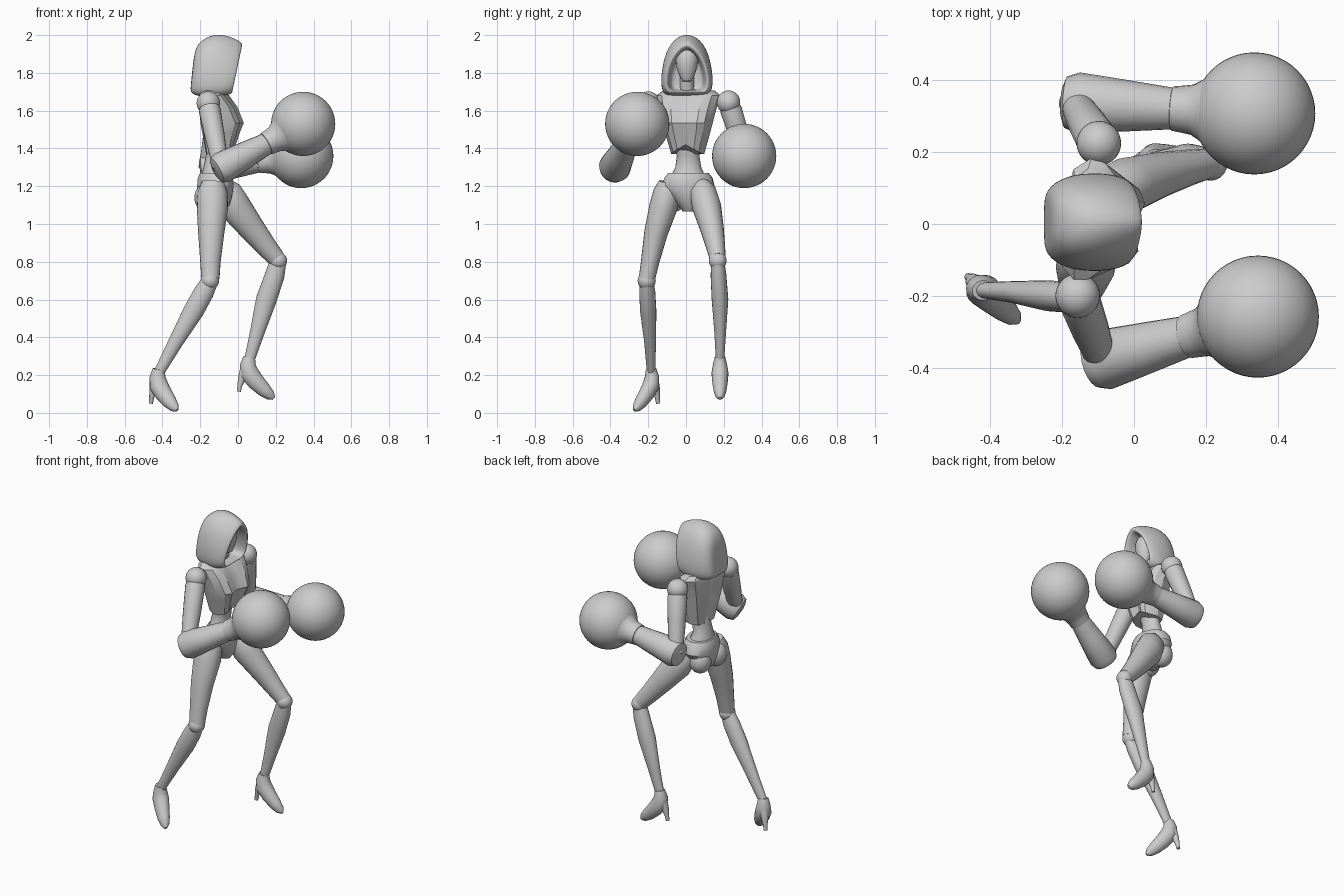
import bpy, bmesh
from math import cos, sin, pi, radians
from mathutils import Vector, Matrix

cube = bpy.data.objects.get("Cube")
if cube:
    bpy.data.objects.remove(cube, do_unlink=True)

grey = bpy.data.materials.new("plain grey")
grey.use_nodes = True
grey.diffuse_color = (0.6, 0.6, 0.6, 1)
grey.node_tree.nodes["Principled BSDF"].inputs["Base Color"].default_value = (0.6, 0.6, 0.6, 1)


def finish(name, bm, angle=38, subdiv=0):
    """Turn a bmesh into a named, smooth shaded object."""
    bmesh.ops.recalc_face_normals(bm, faces=bm.faces)
    mesh = bpy.data.meshes.new(name)
    bm.to_mesh(mesh)
    bm.free()
    ob = bpy.data.objects.new(name, mesh)
    bpy.context.collection.objects.link(ob)
    mesh.materials.append(grey)
    bpy.ops.object.select_all(action="DESELECT")
    ob.select_set(True)
    bpy.context.view_layer.objects.active = ob
    bpy.ops.object.shade_smooth_by_angle(angle=radians(angle))
    if subdiv:
        mod = ob.modifiers.new("Subdivision", "SUBSURF")
        mod.levels = mod.render_levels = subdiv
    return ob


def loft(name, rings, **kw):
    """Skin a list of equal point rings and cap both ends."""
    bm = bmesh.new()
    rows = [[bm.verts.new(p) for p in ring] for ring in rings]
    n = len(rows[0])
    for a, b in zip(rows, rows[1:]):
        for i in range(n):
            j = (i + 1) % n
            bm.faces.new((a[i], a[j], b[j], b[i]))
    bm.faces.new(rows[0])
    bm.faces.new(rows[-1])
    return finish(name, bm, **kw)


def limb(name, stations, side=1.0, n=20, **kw):
    """Round tube through (point, radius) stations; side scales its y width."""
    pts = [Vector(p) for p, r in stations]
    rings = []
    for i, (p, r) in enumerate(stations):
        t = (pts[min(i + 1, len(pts) - 1)] - pts[max(i - 1, 0)]).normalized()
        u = Vector((0, 1, 0)).cross(t).normalized()
        v = t.cross(u)
        rings.append([pts[i] + u * r * cos(2 * pi * k / n) + v * r * side * sin(2 * pi * k / n)
                      for k in range(n)])
    return loft(name, rings, **kw)


def ball(name, centre, radius, scale=(1, 1, 1), n=32):
    bm = bmesh.new()
    bmesh.ops.create_uvsphere(bm, u_segments=n, v_segments=n // 2, radius=radius)
    bmesh.ops.transform(bm, matrix=Matrix.Translation(centre) @ Matrix.Diagonal((*scale, 1)), verts=bm.verts)
    return finish(name, bm)


def mirrored(half):
    return half + [(-a, b) for a, b in reversed(half[1:-1])]


# Horizontal body sections, as (sideways, forward) fractions, turned a little
MIDDLE = Vector((-0.13, 0.012, 0))


def body(name, half, rings, yaw=-8, notch=0, **kw):
    turn = Matrix.Rotation(radians(yaw), 3, "Z")
    out = []
    for k, (z, cx, hx, hy) in enumerate(rings):
        ring = []
        for s, f in mirrored(half):
            lift = notch * (1 - abs(s)) if k == 0 and f > 0 else 0
            ring.append(MIDDLE + turn @ Vector((cx + f * hx + 0.13, s * hy, z + lift)))
        out.append(ring)
    return loft(name, out, **kw)


CHEST = [(0, .82), (.2, .88), (.5, 1), (.78, .8), (.95, .35), (1, -.2), (.78, -.85), (.35, -1), (0, -.86)]
OVAL = [(sin(pi * k / 10), cos(pi * k / 10)) for k in range(11)]

body("chest", CHEST, [
    (1.37, -.095, .07, .088), (1.49, -.09, .095, .122), (1.535, -.085, .108, .134),
    (1.62, -.105, .092, .154), (1.68, -.128, .07, .172), (1.705, -.138, .05, .14),
    (1.715, -.135, .035, .07)], notch=.05, angle=22)
body("abdomen", OVAL, [
    (1.20, -.12, .08, .11), (1.25, -.125, .07, .092), (1.30, -.13, .053, .069),
    (1.36, -.12, .05, .06), (1.46, -.1, .055, .08)], yaw=-4)
body("pelvis", OVAL, [
    (1.065, -.115, .045, .03), (1.10, -.12, .075, .055), (1.15, -.122, .092, .105),
    (1.20, -.12, .097, .14), (1.245, -.12, .093, .128), (1.27, -.12, .082, .108)], yaw=6)
for label, x, y in (("left", -.15, .07), ("right", -.165, -.065)):
    ball(label + "_buttock", (x, y, 1.14), .066, (1, 1, 1.15))

# Neck and face
limb("neck", [((-.13, .005, 1.66), .048), ((-.115, .005, 1.72), .036), ((-.09, .005, 1.82), .038)])
limb("face", [((-.07, .005, 1.755), .022), ((-.074, .005, 1.785), .04), ((-.08, .005, 1.83), .055),
              ((-.082, .005, 1.875), .06), ((-.085, .005, 1.91), .05), ((-.09, .005, 1.935), .02)])

# Hood: arches from the rounded back to the peaked rim, then back into the cavity
ROUND = [(0, 1), (.3, .99), (.58, .93), (.85, .75), (1, .45), (1, .14), (.8, 0), (.35, 0), (0, 0)]
PEAK = [(0, 1), (.25, .95), (.5, .84), (.75, .68), (.95, .4), (1, .12), (.8, 0), (.35, 0), (0, 0)]
hood = []
for x_low, x_top, w, low, top, peak in (
        (-.252, -.235, .055, 1.72, 1.88, 0), (-.25, -.222, .095, 1.69, 1.94, 0),
        (-.2, -.185, .128, 1.675, 1.982, .1), (-.13, -.12, .14, 1.67, 2.01, .4),
        (-.07, -.04, .138, 1.68, 1.998, .8), (-.035, .018, .124, 1.69, 1.968, 1),
        (-.03, .026, .115, 1.695, 1.95, 1), (-.034, .014, .1, 1.70, 1.93, 1),
        (-.1, -.08, .09, 1.71, 1.92, .8), (-.12, -.12, .08, 1.72, 1.91, .8)):
    ring = []
    for (ry, rz), (py, pz) in zip(mirrored(ROUND), mirrored(PEAK)):
        s, h = ry + (py - ry) * peak, rz + (pz - rz) * peak
        ring.append((x_low + (x_top - x_low) * h, .005 + s * w, low + (top - low) * h))
    hood.append(ring)
loft("hood", hood, subdiv=2, angle=60)


# Arms with round gloves
def arm(label, shoulder, elbow, glove):
    shoulder, elbow, glove = Vector(shoulder), Vector(elbow), Vector(glove)
    ball(label + "_shoulder", shoulder, .062)
    limb(label + "_upper_arm", [(shoulder.lerp(elbow, t), r) for t, r in
                                ((.04, .05), (.12, .058), (.5, .053), (.85, .045), (1, .045))])
    axis = (glove - elbow).normalized()
    wrist = (glove - elbow).length - .2
    limb(label + "_forearm", [(elbow + axis * d, r) for d, r in (
        (-.035, .045), (-.025, .072), (.01, .085), (wrist * .5, .071), (wrist, .055))])
    limb(label + "_cuff", [(glove - axis * d, r) for d, r in (
        (.235, .05), (.23, .062), (.2, .066), (.175, .07), (.15, .085), (.125, .11))])
    ball(label + "_glove", glove, .17, n=48)


arm("left", (-.098, .225, 1.645), (-.165, .338, 1.295), (.335, .308, 1.36))
arm("right", (-.157, -.2, 1.64), (-.09, -.38, 1.295), (.345, -.258, 1.53))

# Legs
limb("left_thigh", [((-.085, .08, 1.21), .05), ((-.06, .09, 1.17), .078), ((-.015, .11, 1.09), .085),
                    ((.07, .137, .98), .07), ((.15, .157, .88), .056), ((.205, .168, .815), .047)], side=.9)
limb("right_thigh", [((-.13, -.09, 1.22), .06), ((-.135, -.1, 1.17), .08), ((-.135, -.12, 1.09), .083),
                     ((-.142, -.16, .95), .069), ((-.146, -.19, .8), .054), ((-.146, -.207, .71), .048)], side=.9)
limb("left_calf", [((.212, .168, .80), .044), ((.195, .172, .73), .052), ((.15, .18, .6), .055),
                   ((.1, .181, .42), .038), ((.062, .18, .285), .028)], side=.8)
limb("right_calf", [((-.148, -.208, .70), .044), ((-.18, -.205, .64), .053), ((-.235, -.2, .54), .054),
                    ((-.33, -.19, .375), .039), ((-.415, -.185, .22), .028)], side=.8)
ball("left_knee", (.213, .168, .805), .047)
ball("right_knee", (-.148, -.208, .70), .048)


# High heeled shoes
def shoe(label, ankle, yaw):
    frame = Matrix.Translation(ankle) @ Matrix.Rotation(radians(yaw), 4, "Z")

    def place(rows):
        return [(frame @ Vector((x, 0, z)), r) for x, z, r in rows]

    limb(label + "_shoe", place([(0, .01, .031), (-.008, -.03, .042), (0, -.075, .05), (.035, -.12, .046),
                                 (.08, -.165, .038), (.112, -.193, .027), (.13, -.208, .01)]), side=.9)
    limb(label + "_heel", place([(-.02, -.05, .028), (-.038, -.1, .022), (-.05, -.14, .013),
                                 (-.056, -.172, .011)]), n=12)


shoe("left", (.06, .18, .285), 0)
shoe("right", (-.42, -.185, .222), -42)
